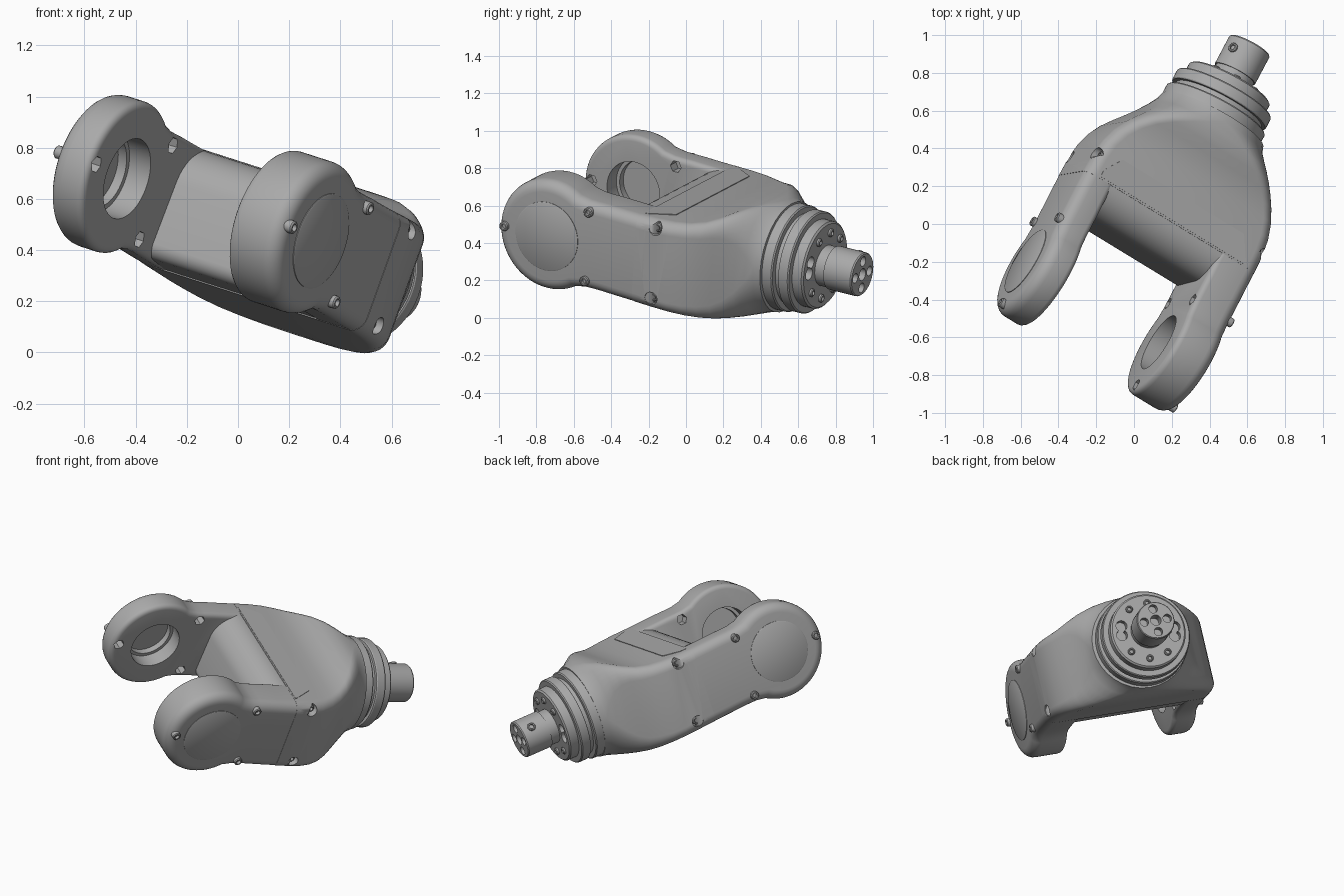
import bpy, bmesh
from math import cos, sin, pi, radians
from mathutils import Matrix, Vector

cube = bpy.data.objects.get("Cube")
if cube:
    bpy.data.objects.remove(cube, do_unlink=True)

# Tilted frame: local x = fork pin, y = output shaft, z = top of housing
PIN = Vector((0.8245, -0.503, -0.2644)).normalized()
SHAFT = Vector((0.459, 0.860, -0.2158))
SHAFT = (SHAFT - PIN * SHAFT.dot(PIN)).normalized()
UP = PIN.cross(SHAFT)
FRAME = Matrix.Translation((-0.125, -0.47, 0.58)) @ Matrix((PIN, SHAFT, UP)).transposed().to_4x4()

grey = bpy.data.materials.new("machined_grey")
grey.use_nodes = True
GREY = (0.4, 0.4, 0.4, 1)
grey.diffuse_color = GREY
grey.node_tree.nodes["Principled BSDF"].inputs["Base Color"].default_value = GREY

parts = []


def finish(name, bm, part=True):
    bmesh.ops.remove_doubles(bm, verts=bm.verts, dist=1e-5)
    bmesh.ops.recalc_face_normals(bm, faces=bm.faces)
    mesh = bpy.data.meshes.new(name)
    bm.to_mesh(mesh)
    bm.free()
    mesh.materials.append(grey)
    obj = bpy.data.objects.new(name, mesh)
    bpy.context.collection.objects.link(obj)
    obj.matrix_world = FRAME
    if part:
        parts.append(obj)
    else:
        obj.hide_render = True
    return obj


def loft(name, rings, part=True):
    """Skin a list of point rings and cap both ends."""
    bm = bmesh.new()
    rows = [[bm.verts.new(p) for p in ring] for ring in rings]
    n = len(rows[0])
    for a, b in zip(rows, rows[1:]):
        for i in range(n):
            bm.faces.new((a[i], a[(i + 1) % n], b[(i + 1) % n], b[i]))
    bm.faces.new(rows[0])
    bm.faces.new(rows[-1])
    return finish(name, bm, part)


def lathe(name, profile, origin, axis, segs=24, part=True):
    """Spin (radius, height) pairs about an axis through origin."""
    rot = Vector(axis).to_track_quat('Z', 'Y')
    rings = [[Vector(origin) + rot @ Vector((r * cos(2 * pi * i / segs), r * sin(2 * pi * i / segs), h))
              for i in range(segs)] for r, h in profile]
    return loft(name, rings, part)


def prism(name, pts, v0, v1, inner=0, outer=0):
    """Extrude a side profile along the pin and round its rims."""
    bm = bmesh.new()
    face = bm.faces.new([bm.verts.new((v0, u, w)) for u, w in pts])
    new = bmesh.ops.extrude_face_region(bm, geom=[face])["geom"]
    bmesh.ops.translate(bm, verts=[g for g in new if isinstance(g, bmesh.types.BMVert)], vec=(v1 - v0, 0, 0))
    bmesh.ops.recalc_face_normals(bm, faces=bm.faces)
    for v, size, steps in ((v1, outer, 6), (v0, inner, 4)):
        if size:
            rim = [e for e in bm.edges if all(abs(p.co.x - v) < 1e-5 for p in e.verts)]
            bmesh.ops.bevel(bm, geom=rim, offset=size, segments=steps, profile=0.5,
                            affect='EDGES', clamp_overlap=False)
    return finish(name, bm)


def carve(obj, cutters):
    for c in cutters:
        mod = obj.modifiers.new("cut", 'BOOLEAN')
        mod.operation, mod.solver, mod.object = 'DIFFERENCE', 'EXACT', c
    bpy.context.view_layer.update()
    done = obj.evaluated_get(bpy.context.evaluated_depsgraph_get())
    obj.data = bpy.data.meshes.new_from_object(done)
    obj.modifiers.clear()
    for c in cutters:
        bpy.data.objects.remove(c, do_unlink=True)


def drill(origin, axis, r, depth, segs=24):
    return lathe("cutter", [(r, 0), (r, depth)], origin, axis, segs, False)


def bolt(name, origin, axis, r=0.026, h=0.05):
    lathe(name, [(r, -0.02), (r, h - 0.005), (r - 0.005, h), (r * 0.55, h), (r * 0.55, h - 0.02)],
          origin, axis, 20)


def arc(cu, cw, r, a0, a1, n):
    return [(cu + r * cos(radians(a0 + (a1 - a0) * i / n)), cw + r * sin(radians(a0 + (a1 - a0) * i / n)))
            for i in range(n + 1)]


def rounded_section(u, half, top, bottom, r, n=8):
    ring = []
    for q, (sx, z) in enumerate(((1, top - r), (-1, top - r), (-1, r - bottom), (1, r - bottom))):
        ring += [(x, u, w) for x, w in arc(sx * (half - r), z, r - 1e-4, 90 * q, 90 * q + 90, n)]
    return ring


# Housing: boxy body that closes quickly into a round collar
stations = [(0.54, 0.547, 0.235, 0.263, 0.066), (0.65, 0.543, 0.233, 0.271, 0.066),
            (0.74, 0.530, 0.232, 0.280, 0.066), (0.82, 0.504, 0.234, 0.290, 0.07),
            (0.89, 0.467, 0.245, 0.300, 0.08), (0.95, 0.424, 0.267, 0.307, 0.095),
            (1.00, 0.386, 0.291, 0.310, 0.125), (1.05, 0.353, 0.309, 0.311, 0.175),
            (1.10, 0.328, 0.314, 0.309, 0.24), (1.14, 0.313, 0.310, 0.306, 0.29),
            (1.18, 0.304, 0.304, 0.304, 0.304)]
body = loft("housing", [rounded_section(*s) for s in stations])
carve(body, [drill((s * 0.485, 0.655, w), (s, 0, 0), 0.036, 0.15) for s in (1, -1) for w in (0.19, -0.205)])

# Crotch between the arms, with a large upper round
crotch = [(0.62, 0.232)] + arc(0.54, 0.062, 0.17, 90, 180, 12) + arc(0.42, -0.185, 0.06, 180, 270, 6) + \
    [(0.54, -0.258), (0.62, -0.262)]
prism("crotch_bridge", crotch, -0.44, 0.38)

# Fork arms with their bearing seats, covers and bolts; the right arm is thinner
outline = [(0.66, 0.230), (0.54, 0.234), (0.42, 0.239), (0.34, 0.243), (0.28, 0.244), (0.23, 0.246)] + \
    arc(0, 0, 0.308, 57, 303, 52) + \
    [(0.23, -0.248), (0.28, -0.248), (0.34, -0.250), (0.42, -0.255), (0.54, -0.261), (0.66, -0.266)]
bolt_spots = ((-0.26, 0), (0.25, 0.195), (0.25, -0.195))
for s, side, inside in ((1, "left", 0.31), (-1, "right", 0.375)):
    arm = prism(side + "_arm", outline, s * inside, s * 0.545, 0.03, 0.062)
    out = (s, 0, 0)
    start = s * (inside - 0.03)
    holes = [drill((start, 0, 0), out, 0.163, 0.13, 48), drill((s * (inside + 0.06), 0, 0), out, 0.143, 0.08, 48)]
    holes += [drill((start, u, w), out, 0.034, 0.09, 6) for u, w in bolt_spots]
    carve(arm, holes)
    lathe(side + "_cover", [(0.192, 0), (0.192, 0.006), (0.187, 0.009)], (s * 0.542, 0, 0), out, 56)
    for u, w in bolt_spots:
        bolt(side + "_arm_bolt", (s * 0.515, u, w), out)
    for w in (0.19, -0.205):
        bolt(side + "_housing_bolt", (s * 0.485, 0.655, w), out, 0.024, 0.03)

# Thin access panel on top of the housing
panel = ((-0.40, 0.69), (0.38, 0.69), (0.465, 0.56), (0.465, 0.55), (-0.465, 0.55), (-0.465, 0.59))
loft("top_panel", [[(v, u, w) for v, u in panel] for w in (0.230, 0.2365)])

# Stepped rings of the output joint
ring_profile = [(0.292, 1.15), (0.292, 1.235), (0.286, 1.242), (0.255, 1.242), (0.255, 1.272),
                (0.276, 1.272), (0.280, 1.278), (0.280, 1.330), (0.274, 1.337), (0.240, 1.337),
                (0.240, 1.393), (0.230, 1.402)]
rings = lathe("joint_rings", ring_profile, (-0.01, 0, 0), (0, 1, 0), 64)
pits = [drill((0.172 * cos(a) - 0.01, 1.36, 0.172 * sin(a)), (0, 1, 0), 0.035, 0.1)
        for a in (radians(d) for d in (0, 20, 180, 200))]
carve(rings, pits)
for d in (60, 100, 140, 240, 280, 320):
    a = radians(d)
    bolt("ring_bolt", (0.18 * cos(a) - 0.01, 1.392, 0.18 * sin(a)), (0, 1, 0), 0.022, 0.025)

# Output shaft with bolt circle, centre bore and clamp screw
shaft = lathe("output_shaft", [(0.112, 1.36), (0.112, 1.46), (0.120, 1.46), (0.120, 1.625), (0.115, 1.632)],
              (-0.01, 0, 0), (0, 1, 0), 48)
bores = [drill((0.075 * cos(k * pi / 2) - 0.01, 1.59, 0.075 * sin(k * pi / 2)), (0, 1, 0), 0.027, 0.1)
         for k in range(4)]
bores.append(drill((-0.01, 1.56, 0), (0, 1, 0), 0.034, 0.1))
carve(shaft, bores)
bolt("clamp_screw", (-0.09, 1.56, 0.06), (-0.8, 0, 0.6), 0.026, 0.032)

# Smooth shading with sharp machined edges
bpy.ops.object.select_all(action='DESELECT')
for obj in parts:
    obj.select_set(True)
bpy.context.view_layer.objects.active = body
bpy.ops.object.shade_smooth_by_angle(angle=radians(32))
